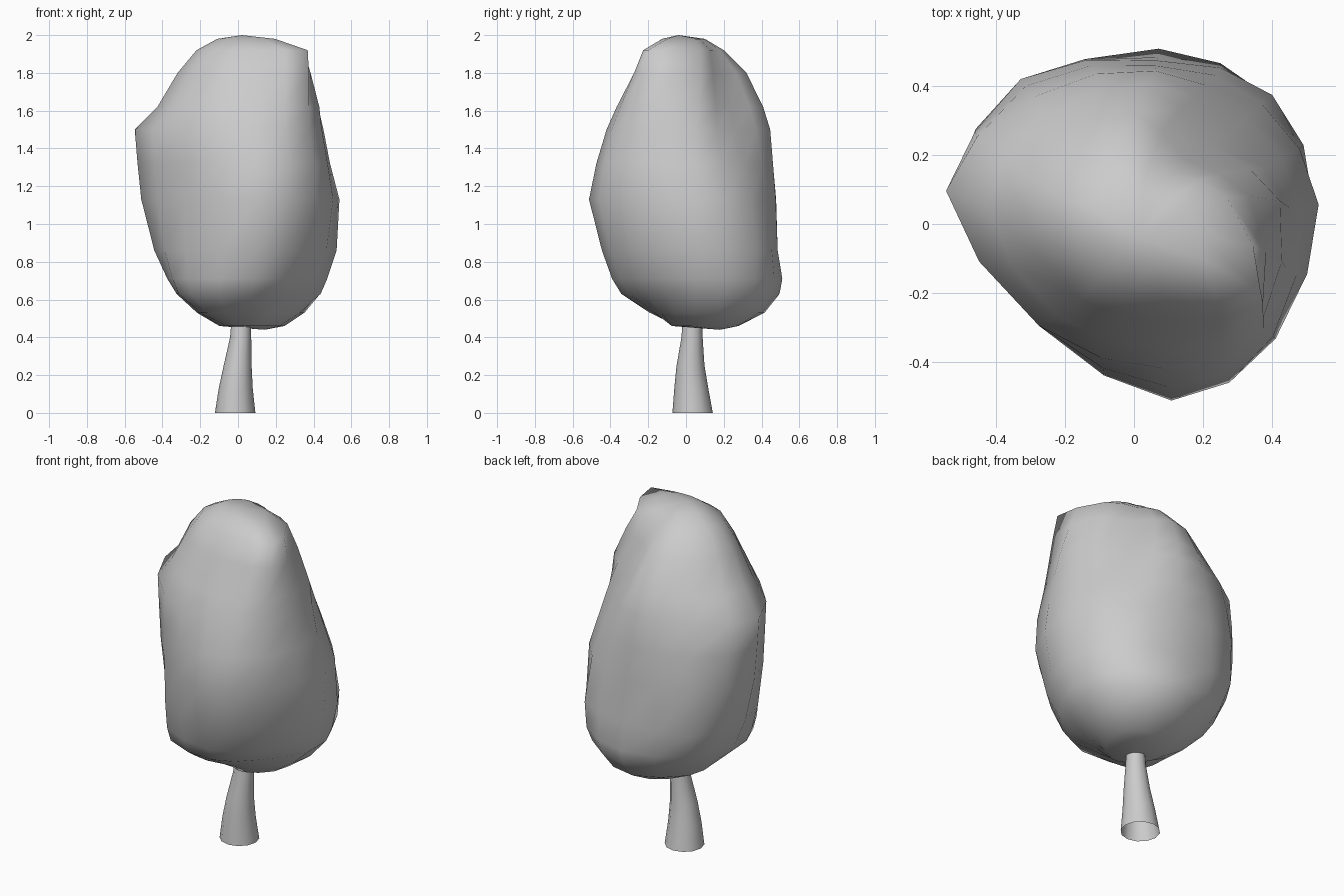
import bpy, bmesh
from math import sin, cos, pi, radians

if "Cube" in bpy.data.objects:
    bpy.data.objects.remove(bpy.data.objects["Cube"])


def loft(name, rings, cap_bottom, cap_top):
    """Skin a list of equal-sized point rings, bottom to top."""
    bm = bmesh.new()
    loops = [[bm.verts.new(p) for p in ring] for ring in rings]
    n = len(loops[0])
    for a, b in zip(loops, loops[1:]):
        for i in range(n):
            j = (i + 1) % n
            bm.faces.new((a[i], a[j], b[j], b[i]))
    for loop, tip in ((loops[0], cap_bottom), (loops[-1], cap_top)):
        if tip:
            v = bm.verts.new(tip)
            for i in range(n):
                bm.faces.new((loop[i], loop[(i + 1) % n], v))
    bmesh.ops.recalc_face_normals(bm, faces=bm.faces)
    for f in bm.faces:
        f.smooth = True
    me = bpy.data.meshes.new(name)
    bm.to_mesh(me)
    bm.free()
    ob = bpy.data.objects.new(name, me)
    bpy.context.collection.objects.link(ob)
    return ob


# Directions of the crown's eight bulges, roughly E, NE, N, NW, W, SW, S, SE
ANGLES = [radians(a) for a in (6, 43, 82, 128, 170, 227, 282, 321)]


def section(z, radii):
    """Closed 16-point ring through 8 polar points, with cubic midpoints."""
    twist = max(0, z - 1.5) * radians(25)
    key = [(r * cos(a + twist), r * sin(a + twist)) for r, a in zip(radii, ANGLES)]
    pts = []
    for i in range(8):
        a, b, c, d = (key[(i + k) % 8] for k in (-1, 0, 1, 2))
        pts.append((*b, z))
        pts.append((*[(9 * (b[k] + c[k]) - a[k] - d[k]) / 16 for k in (0, 1)], z))
    return pts


# Lumpy crown: height, then radii in the eight directions
crown = [
    (0.46, (.22, .32, .28, .16, .06, .04, .06, .12)),
    (0.53, (.33, .44, .42, .31, .21, .24, .18, .21)),
    (0.63, (.44, .51, .50, .41, .33, .37, .35, .34)),
    (0.71, (.475, .54, .515, .47, .38, .39, .40, .40)),
    (0.86, (.525, .55, .49, .53, .45, .40, .455, .47)),
    (1.13, (.54, .51, .48, .535, .52, .405, .525, .53)),
    (1.32, (.49, .45, .465, .51, .54, .405, .485, .52)),
    (1.50, (.455, .38, .45, .47, .555, .405, .43, .485)),
    (1.62, (.43, .32, .41, .41, .43, .35, .38, .465)),
    (1.80, (.345, .24, .32, .32, .32, .27, .29, .44)),
    (1.92, (.28, .18, .20, .21, .22, .20, .23, .42)),
    (1.98, (.16, .10, .10, .10, .11, .10, .14, .22)),
]
loft("foliage", [section(z, r) for z, r in crown],
     (0.14, 0.18, 0.44), (0.02, -0.04, 2.0))

# Flared, slightly leaning trunk, open underneath: height, centre x, centre y, radius
trunk = [(0, -.015, .035, .107), (.13, -.012, .028, .09), (.25, -.002, .024, .074),
         (.40, .014, .032, .056), (.60, .02, .035, .046)]
loft("trunk", [[(cx + r * cos(k * pi / 6), cy + r * sin(k * pi / 6), z) for k in range(12)]
               for z, cx, cy, r in trunk], None, None)
